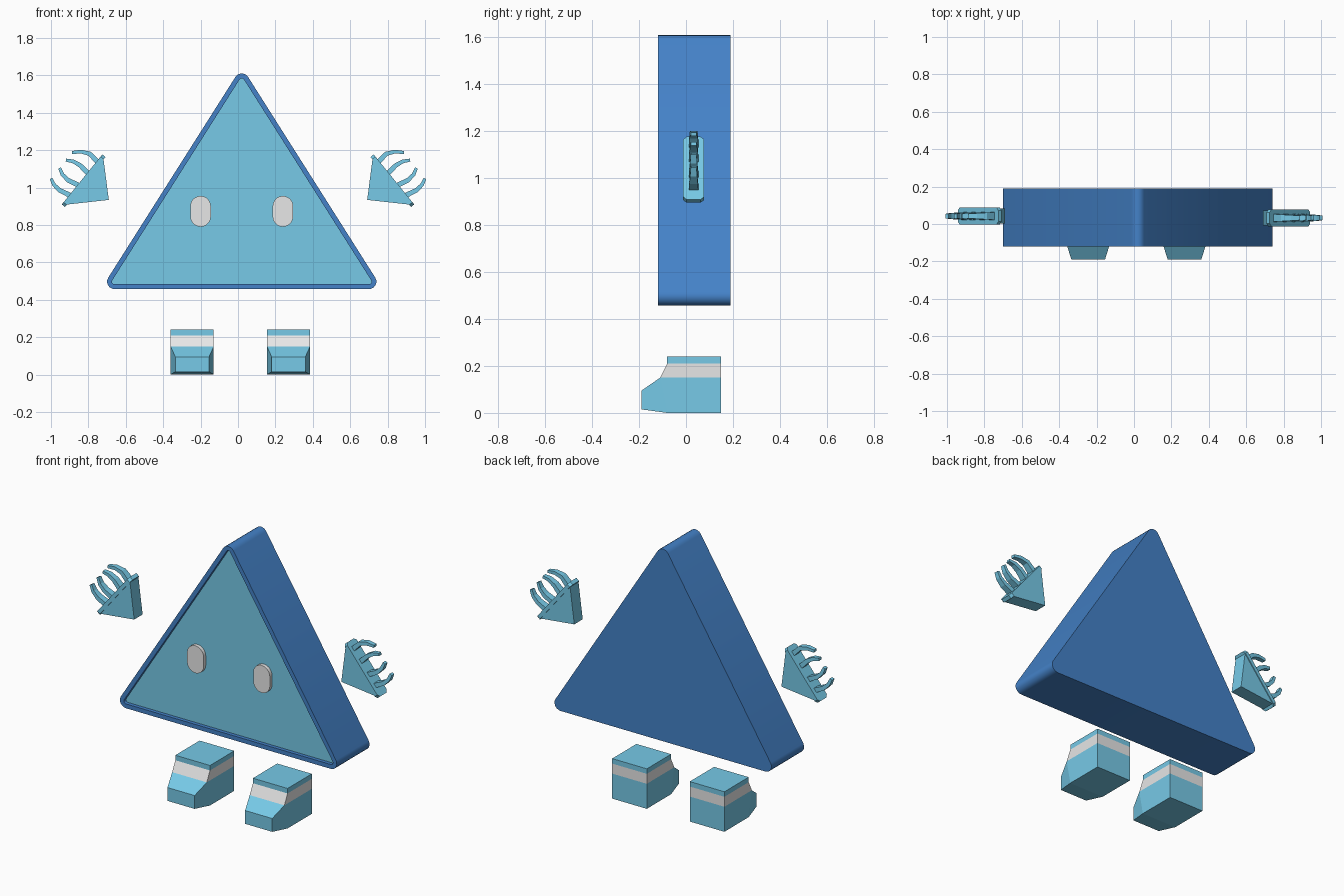
import bpy, bmesh, math
from mathutils import Vector

cube = bpy.data.objects.get("Cube")
if cube:
    bpy.data.objects.remove(cube, do_unlink=True)


def material(name, rgb):
    m = bpy.data.materials.new(name)
    m.use_nodes = True
    m.diffuse_color = (*rgb, 1)
    m.node_tree.nodes["Principled BSDF"].inputs["Base Color"].default_value = (*rgb, 1)
    return m


SKY = material("sky blue", (0.19, 0.61, 0.83))
BLUE = material("deep blue", (0.058, 0.223, 0.578))
WHITE = material("soft white", (0.8, 0.8, 0.8))


def loft(bm, rings, mats=None, cap_start=True, cap_end=True):
    """Join equal-sized rings of points with faces; mats gives a slot per band."""
    loops = [[bm.verts.new(p) for p in ring] for ring in rings]
    n = len(loops[0])
    for k, (a, b) in enumerate(zip(loops, loops[1:])):
        for i in range(n):
            j = (i + 1) % n
            f = bm.faces.new((a[i], a[j], b[j], b[i]))
            f.material_index = mats[k] if mats else 0
    if cap_start:
        bm.faces.new(loops[0]).material_index = mats[0] if mats else 0
    if cap_end:
        bm.faces.new(loops[-1]).material_index = mats[-1] if mats else 0


def finish(name, bm, mats, smooth=False):
    bmesh.ops.recalc_face_normals(bm, faces=bm.faces)
    mesh = bpy.data.meshes.new(name)
    bm.to_mesh(mesh)
    bm.free()
    for m in mats:
        mesh.materials.append(m)
    ob = bpy.data.objects.new(name, mesh)
    bpy.context.collection.objects.link(ob)
    if smooth:
        bpy.ops.object.select_all(action='DESELECT')
        ob.select_set(True)
        bpy.context.view_layer.objects.active = ob
        bpy.ops.object.shade_smooth_by_angle(angle=math.radians(30))
    return ob


def arc(cx, cz, r, start, end, steps, y):
    for i in range(steps + 1):
        a = math.radians(start + (end - start) * i / steps)
        yield Vector((cx + r * math.cos(a), y, cz + r * math.sin(a)))


MID = 0.02


def triangle(r, y):
    """Rounded triangle outline at depth y."""
    pts = list(arc(MID + 0.68, 0.497, r, -90, 32, 6, y))
    pts += arc(MID, 1.57, r, 32, 148, 6, y)
    pts += arc(MID - 0.68, 0.497, r, 148, 270, 6, y)
    return pts


# Body shell with a raised rim around the recessed front
FRONT, PANEL = -0.12, -0.098
bm = bmesh.new()
loft(bm, [triangle(0.04, 0.19), triangle(0.04, FRONT),
          triangle(0.014, FRONT), triangle(0.014, PANEL)], [0, 0, 0, 0], cap_end=False)
bm.faces.new([bm.verts.new(p) for p in triangle(0.014, PANEL)]).material_index = 1
bmesh.ops.remove_doubles(bm, verts=bm.verts, dist=0.0001)
finish("body", bm, [BLUE, SKY], smooth=True)

# Pill-shaped eyes
for side, s in (("right", -1), ("left", 1)):
    def pill(y):
        x = MID + s * 0.22
        return list(arc(x, 0.9, 0.055, 0, 180, 10, y)) + list(arc(x, 0.845, 0.055, 180, 360, 10, y))
    bm = bmesh.new()
    loft(bm, [pill(PANEL + 0.005), pill(-0.119)])
    finish(side + "_eye", bm, [WHITE], smooth=True)

# Boots: tapered toe, striped ankle
for side, cx in (("right", -0.245), ("left", 0.27)):
    w = 0.115

    def upright(hw, y_low, z_low, y_high, z_high):
        return [(cx - hw, y_low, z_low), (cx + hw, y_low, z_low),
                (cx + hw, y_high, z_high), (cx - hw, y_high, z_high)]

    def level(front, z):
        return [(cx - w, front, z), (cx + w, front, z), (cx + w, 0.15, z), (cx - w, 0.15, z)]

    bm = bmesh.new()
    loft(bm, [upright(0.09, -0.19, 0.015, -0.19, 0.095),
              upright(w, -0.08, 0, -0.11, 0.15),
              upright(w, 0.15, 0, 0.15, 0.15)])
    loft(bm, [level(-0.11, 0.15), level(-0.08, 0.21), level(-0.08, 0.24)], [1, 0], cap_start=False)
    finish(side + "_boot", bm, [SKY, WHITE])

# Hands: wedge palm, knuckle plate and four curled fingers
FINGERS = [(0.125, 0.132, 0.112, 0.078), (0.045, 0.052, 0.045, 0.026),
           (-0.035, -0.05, -0.046, -0.028), (-0.105, -0.12, -0.117, -0.1)]
REACH = (0, 0.065, 0.108, 0.142)

for side, s, cy in (("right", -1, 0.0425), ("left", 1, 0.0325)):
    across = Vector((-s * 0.63, 0, 0.777))
    out = Vector((s * 0.777, 0, 0.63))
    depth = Vector((0, 1, 0))
    centre = Vector((s * 0.826, cy, 1.037))

    def at(u, n, y=0):
        return centre + across * u + out * n + depth * y

    bm = bmesh.new()
    loft(bm, [[at(-0.162, -0.005, y), at(0.162, -0.005, y), at(0.005, -0.17, y)]
              for y in (-0.04, 0.04)])
    finish(side + "_palm", bm, [SKY])

    bm = bmesh.new()
    outline = [(-0.172, -0.03), (-0.157, -0.045), (0.157, -0.045), (0.172, -0.03),
               (0.172, 0.03), (0.157, 0.045), (-0.157, 0.045), (-0.172, 0.03)]
    loft(bm, [[at(u, n, y) for u, y in outline] for n in (-0.012, 0.01)])
    finish(side + "_knuckle_plate", bm, [SKY])

    bm = bmesh.new()
    for path in FINGERS:
        pts = [Vector((u, n)) for u, n in zip(path, REACH)]
        rings = []
        for i, p in enumerate(pts):
            d = (pts[min(i + 1, 3)] - pts[max(i - 1, 0)]).normalized()
            t = Vector((d.y, -d.x)) * (0.014 - 0.002 * i)
            h = 0.021 - 0.003 * i
            a, b = p - t, p + t
            rings.append([at(*a, -h), at(*b, -h), at(*b, h), at(*a, h)])
        loft(bm, rings)
    finish(side + "_fingers", bm, [SKY])
